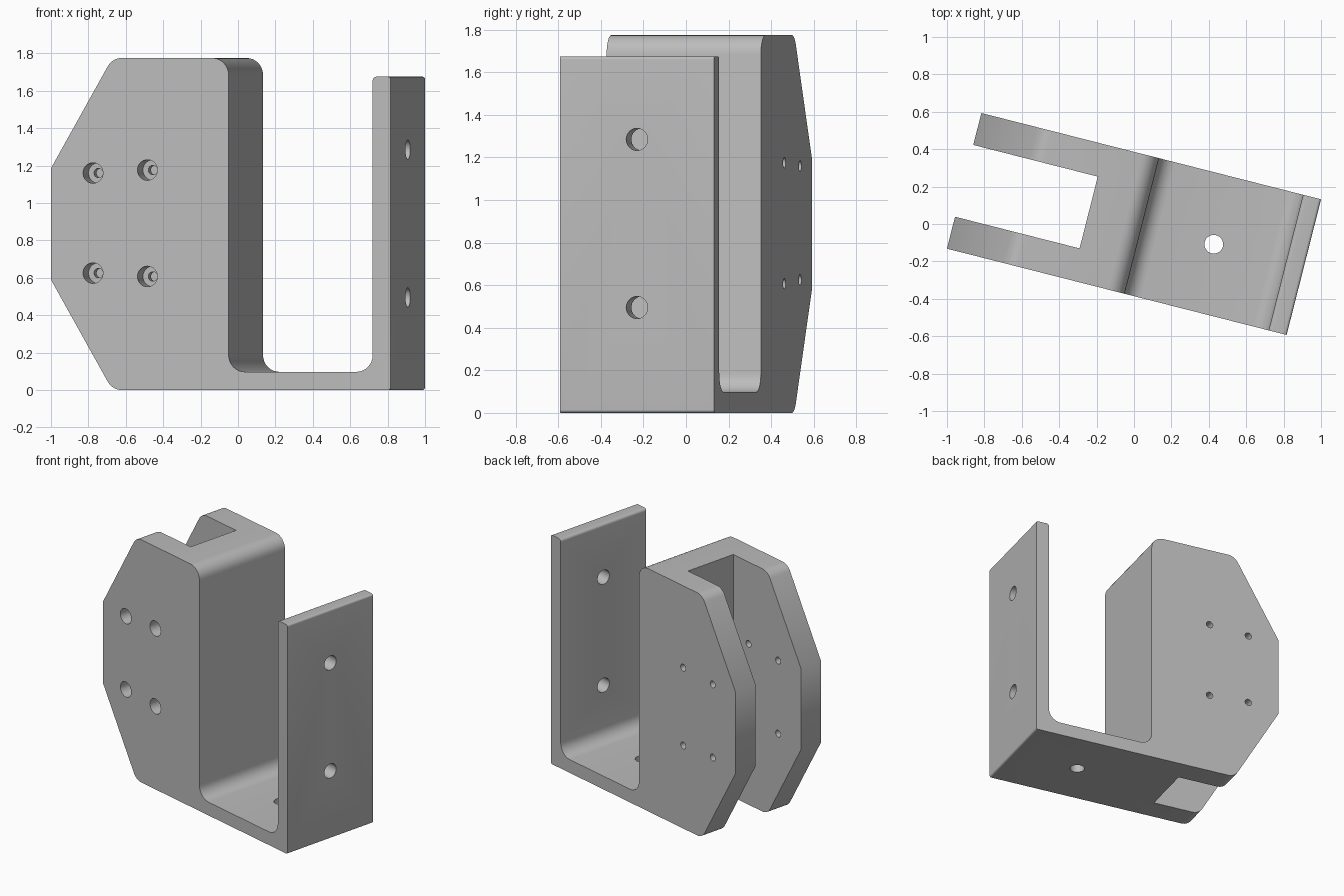
import bpy, bmesh, math
from mathutils import Vector, Matrix

if "Cube" in bpy.data.objects:
    bpy.data.objects.remove(bpy.data.objects["Cube"])

TURN = Matrix.Rotation(math.radians(-14.25), 4, 'Z')
HALF_LEN, HALF_WID, HEIGHT = 0.937, 0.374, 1.775

grey = bpy.data.materials.new("grey")
grey.diffuse_color = (0.5, 0.5, 0.5, 1)
grey.use_nodes = True
grey.node_tree.nodes["Principled BSDF"].inputs["Base Color"].default_value = grey.diffuse_color


def new_object(name, bm):
    bmesh.ops.recalc_face_normals(bm, faces=bm.faces)
    mesh = bpy.data.meshes.new(name)
    bm.to_mesh(mesh)
    bm.free()
    ob = bpy.data.objects.new(name, mesh)
    bpy.context.collection.objects.link(ob)
    ob.data.materials.append(grey)
    return ob


def rounded(corners, steps=8):
    """Replace every (x, z, radius) corner with a tangent arc."""
    out = []
    for i, (x, z, r) in enumerate(corners):
        p = Vector((x, z))
        if r == 0:
            out.append(p)
            continue
        a = (Vector(corners[i - 1][:2]) - p).normalized()
        b = (Vector(corners[(i + 1) % len(corners)][:2]) - p).normalized()
        half = a.angle(b) / 2
        centre = p + (a + b).normalized() * (r / math.sin(half))
        start = p + a * (r / math.tan(half)) - centre
        end = p + b * (r / math.tan(half)) - centre
        for k in range(steps + 1):
            t = k / steps
            sweep = math.pi - 2 * half
            w0 = math.sin((1 - t) * sweep) / math.sin(sweep)
            w1 = math.sin(t * sweep) / math.sin(sweep)
            out.append(centre + start * w0 + end * w1)
    return out


def cut(target, cutter):
    mod = target.modifiers.new("cut", 'BOOLEAN')
    mod.operation, mod.solver, mod.object = 'DIFFERENCE', 'EXACT', cutter
    bpy.context.view_layer.objects.active = target
    bpy.ops.object.modifier_apply(modifier=mod.name)
    bpy.data.objects.remove(cutter)


def drill(target, centre, axis, radius, depth):
    bm = bmesh.new()
    rot = Vector(axis).to_track_quat('Z', 'Y').to_matrix().to_4x4()
    bmesh.ops.create_cone(bm, cap_ends=True, segments=32, radius1=radius, radius2=radius,
                          depth=depth, matrix=Matrix.Translation(centre) @ rot)
    cut(target, new_object("drill", bm))


# Bracket body: side profile extruded across the width
profile = rounded([
    (-0.598, 0, 0.09), (HALF_LEN, 0, 0.015), (HALF_LEN, 1.675, 0.015), (0.838, 1.675, 0.02),
    (0.838, 0.097, 0.09), (0.043, 0.097, 0.09), (0.043, HEIGHT, 0.09), (-0.598, HEIGHT, 0.09),
    (-HALF_LEN, 1.185, 0), (-HALF_LEN, 0.59, 0)])
bm = bmesh.new()
face = bm.faces.new([bm.verts.new((p.x, -HALF_WID, p.y)) for p in profile])
ext = bmesh.ops.extrude_face_region(bm, geom=[face])
bmesh.ops.translate(bm, vec=(0, 2 * HALF_WID, 0),
                    verts=[v for v in ext["geom"] if isinstance(v, bmesh.types.BMVert)])
bracket = new_object("bracket", bm)

# Slot separating the two prongs
bm = bmesh.new()
bmesh.ops.create_cube(bm, size=1, matrix=Matrix.Translation((-0.75, 0, 0.9))
                      @ Matrix.Diagonal((1, 0.396, 3, 1)))
cut(bracket, new_object("slot", bm))

# Mounting holes in the tall plate and the floor
for z in (0.495, 1.285):
    drill(bracket, (0.9, 0, z), (1, 0, 0), 0.052, 0.4)
drill(bracket, (0.44, 0, 0.05), (0, 0, 1), 0.05, 0.4)

# Counterbored screw holes through both prongs
for x, z in ((-0.705, 0.625), (-0.705, 1.16), (-0.405, 0.607), (-0.405, 1.176)):
    drill(bracket, (x, 0, z), (0, 1, 0), 0.025, 1.2)
    drill(bracket, (x, -HALF_WID, z), (0, 1, 0), 0.055, 0.24)

bracket.data.transform(TURN)
bpy.ops.object.select_all(action='DESELECT')
bracket.select_set(True)
bpy.context.view_layer.objects.active = bracket
bpy.ops.object.shade_smooth_by_angle(angle=math.radians(30))
